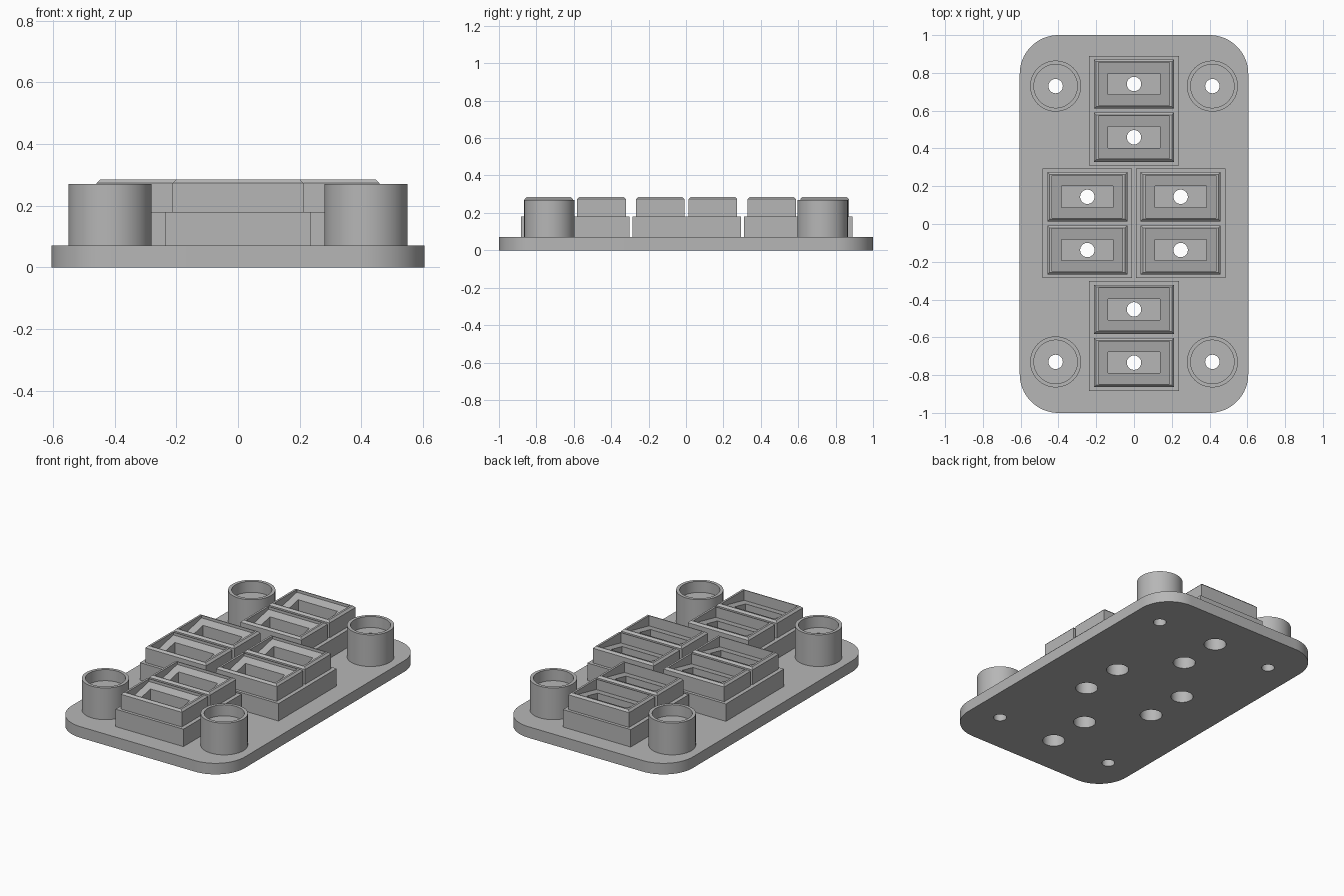
import bpy
import bmesh
from math import pi, cos, sin
from mathutils import Matrix, Vector

old = bpy.data.objects.get("Cube")
if old:
    bpy.data.objects.remove(old, do_unlink=True)

grey = bpy.data.materials.new("matte grey")
grey.use_nodes = True
grey.diffuse_color = (0.47, 0.47, 0.47, 1)
grey.node_tree.nodes["Principled BSDF"].inputs["Base Color"].default_value = grey.diffuse_color


def make(name, bm):
    bmesh.ops.recalc_face_normals(bm, faces=bm.faces)
    mesh = bpy.data.meshes.new(name)
    bm.to_mesh(mesh)
    bm.free()
    mesh.materials.append(grey)
    obj = bpy.data.objects.new(name, mesh)
    bpy.context.collection.objects.link(obj)
    return obj


def prism(name, outline, z0, z1):
    bm = bmesh.new()
    face = bm.faces.new([bm.verts.new((x, y, z0)) for x, y in outline])
    top = bmesh.ops.extrude_face_region(bm, geom=[face])["geom"]
    bmesh.ops.translate(bm, vec=(0, 0, z1 - z0),
                        verts=[v for v in top if isinstance(v, bmesh.types.BMVert)])
    return make(name, bm)


def box(name, x, y, half_x, half_y, z0, z1):
    return prism(name, [(x - half_x, y - half_y), (x + half_x, y - half_y),
                        (x + half_x, y + half_y), (x - half_x, y + half_y)], z0, z1)


def cylinder(name, x, y, r, z0, z1, n=48):
    ring = [(x + r * cos(2 * pi * i / n), y + r * sin(2 * pi * i / n)) for i in range(n)]
    return prism(name, ring, z0, z1)


def cut(obj, cutter):
    """Subtract the cutter, then discard it."""
    cutter.hide_render = True
    mod = obj.modifiers.new("cut", "BOOLEAN")
    mod.operation = "DIFFERENCE"
    mod.solver = "EXACT"
    mod.object = cutter
    bpy.context.view_layer.objects.active = obj
    bpy.ops.object.modifier_apply(modifier=mod.name)
    bpy.data.objects.remove(cutter, do_unlink=True)


def smooth(obj):
    bpy.ops.object.select_all(action="DESELECT")
    obj.select_set(True)
    bpy.context.view_layer.objects.active = obj
    bpy.ops.object.shade_smooth_by_angle(angle=pi / 6)


PLATE_TOP, BASE_TOP, POST_TOP, CELL_TOP = 0.07, 0.18, 0.27, 0.285
HOLE, BORE = 0.038, 0.065
posts = [(sx * 0.415, sy * 0.73) for sx in (-1, 1) for sy in (-1, 1)]
# Each base carries two cells, one behind the other
bases = {"back": (0, 0.6), "front": (0, -0.593),
         "right": (-0.247, 0.003), "left": (0.247, 0.003)}
cells = [(x, y + s * 0.141) for x, y in bases.values() for s in (-1, 1)]

# Rounded base plate with all the holes
outline = []
for k, (sx, sy) in enumerate([(1, 1), (-1, 1), (-1, -1), (1, -1)]):
    for i in range(17):
        a = pi / 2 * (k + i / 16)
        outline.append((sx * 0.4 + 0.205 * cos(a), sy * 0.795 + 0.205 * sin(a)))
plate = prism("base_plate", outline, 0, PLATE_TOP)
for x, y in posts:
    cut(plate, cylinder("cutter", x, y, HOLE, -0.1, 0.2))
for x, y in cells:
    cut(plate, cylinder("cutter", x, y, BORE, -0.1, 0.2))
smooth(plate)

# Corner posts, each a cup with a through hole
for i, (x, y) in enumerate(posts):
    post = cylinder(f"corner_post_{i + 1}", x, y, 0.135, PLATE_TOP, POST_TOP, 64)
    cut(post, cylinder("cutter", x, y, 0.115, 0.2, 0.4, 64))
    cut(post, cylinder("cutter", x, y, HOLE, 0, 0.4))
    smooth(post)

# Pair bases, counterbored from below
for name, (x, y) in bases.items():
    base = box(name + "_pair_base", x, y, 0.237, 0.29, PLATE_TOP, BASE_TOP)
    for s in (-1, 1):
        cut(base, cylinder("cutter", x, y + s * 0.141, BORE, 0, 0.13))
        cut(base, cylinder("cutter", x, y + s * 0.141, HOLE, 0, 0.4))
    smooth(base)

# One socket cell: chamfered block, sloped recess, rectangular slot
cell = box("socket_cell_1", 0, 0, 0.212, 0.13, BASE_TOP, CELL_TOP)
bm = bmesh.new()
bm.from_mesh(cell.data)
rim = [e for e in bm.edges if all(v.co.z > CELL_TOP - 0.001 for v in e.verts)]
bmesh.ops.bevel(bm, geom=rim, offset=0.012, segments=1, affect="EDGES")
bm.to_mesh(cell.data)
bm.free()

recess = box("cutter", 0, 0, 0.187, 0.113, 0.22, 0.4)
for v in recess.data.vertices:
    if v.co.z < 0.3 and v.co.y > 0:
        v.co.z = 0.268
cut(cell, recess)
cut(cell, box("cutter", 0, 0, 0.137, 0.056, 0.1, 0.4))

# Place the cells as linked copies
for i, (x, y) in enumerate(cells):
    if i:
        copy = bpy.data.objects.new(f"socket_cell_{i + 1}", cell.data)
        bpy.context.collection.objects.link(copy)
    else:
        copy = cell
    copy.location = (x, y, 0)
